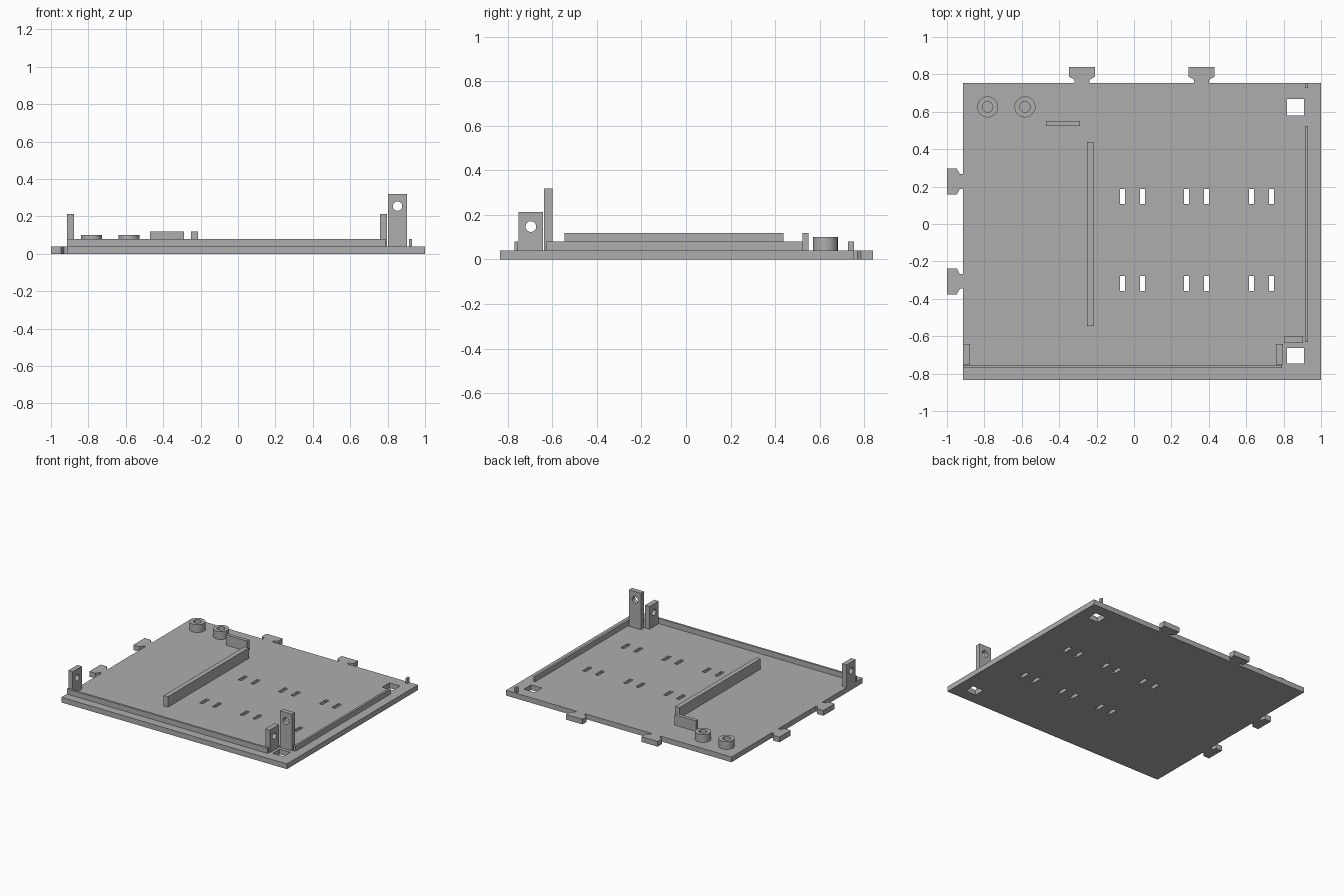
import bpy, bmesh, math
from mathutils import Matrix, Vector

if "Cube" in bpy.data.objects:
    bpy.data.objects.remove(bpy.data.objects["Cube"])

grey = bpy.data.materials.new("light grey plastic")
grey.diffuse_color = (0.42, 0.42, 0.42, 1)
grey.use_nodes = True
grey.node_tree.nodes["Principled BSDF"].inputs["Base Color"].default_value = grey.diffuse_color


def rect(x0, x1, y0, y1):
    return [(x0, y0), (x1, y0), (x1, y1), (x0, y1)]


def circle(cx, cy, r, n=32):
    return [(cx + r * math.cos(2 * math.pi * i / n),
             cy + r * math.sin(2 * math.pi * i / n)) for i in range(n)]


def slab(name, loops, lo, hi, axis="Z"):
    """Extrude an outline (first loop) with holes (other loops) along an axis."""
    curve = bpy.data.curves.new(name, "CURVE")
    curve.dimensions = "2D"
    curve.fill_mode = "BOTH"
    curve.extrude = (hi - lo) / 2
    for pts in loops:
        sp = curve.splines.new("POLY")
        sp.points.add(len(pts) - 1)
        for p, (a, b) in zip(sp.points, pts):
            p.co = (a, b, 0, 1)
        sp.use_cyclic_u = True
    tmp = bpy.data.objects.new(name + "_profile", curve)
    bpy.context.collection.objects.link(tmp)
    bpy.context.view_layer.update()
    deps = bpy.context.evaluated_depsgraph_get()
    mesh = bpy.data.meshes.new_from_object(tmp.evaluated_get(deps))
    bpy.data.objects.remove(tmp)
    bpy.data.curves.remove(curve)

    # Turn the profile plane to face the extrusion axis
    u, v, w = {"Z": ((1, 0, 0), (0, 1, 0), (0, 0, 1)),
               "X": ((0, 1, 0), (0, 0, 1), (1, 0, 0)),
               "Y": ((1, 0, 0), (0, 0, 1), (0, -1, 0))}[axis]
    turn = Matrix((u, v, w)).transposed().to_4x4()
    axis_dir = Vector([abs(c) for c in w])
    mesh.transform(Matrix.Translation(axis_dir * (lo + hi) / 2) @ turn)

    bm = bmesh.new()
    bm.from_mesh(mesh)
    bmesh.ops.remove_doubles(bm, verts=bm.verts, dist=1e-5)
    bmesh.ops.recalc_face_normals(bm, faces=bm.faces)
    for f in bm.faces:
        f.smooth = False
        f.material_index = 0
    bm.to_mesh(mesh)
    bm.free()
    mesh.materials.clear()
    mesh.materials.append(grey)
    obj = bpy.data.objects.new(name, mesh)
    bpy.context.collection.objects.link(obj)
    return obj


def smooth(obj):
    bpy.ops.object.select_all(action="DESELECT")
    obj.select_set(True)
    bpy.context.view_layer.objects.active = obj
    bpy.ops.object.shade_smooth_by_angle(angle=math.radians(30))


# Base plate outline with flared connector tabs on the back and left edges
L, R, F, B, T = -0.915, 1.0, -0.835, 0.755, 0.04
tab = [(0.039, 0), (0.039, 0.016), (0.069, 0.032), (0.069, 0.085),
       (-0.069, 0.085), (-0.069, 0.032), (-0.039, 0.016), (-0.039, 0)]
outline = [(L, F), (R, F), (R, B)]
for cx in (0.361, -0.278):
    outline += [(cx + a, B + d) for a, d in tab]
outline.append((L, B))
for cy in (0.227, -0.307):
    outline += [(L - d, cy + a) for a, d in tab]

# Square corner openings and paired slots
holes = [rect(0.818, 0.909, 0.58, 0.668), rect(0.818, 0.909, -0.746, -0.663)]
for y in (0.107, -0.358):
    for x in (-0.075, 0.267, 0.615):
        for dx in (0, 0.107):
            holes.append(rect(x + dx, x + dx + 0.027, y, y + 0.08))
slab("base_plate", [outline] + holes, 0, T)

# Upright ribs and edge rails
slab("long_rib", [rect(-0.251, -0.214, -0.545, 0.438)], T, 0.12)
slab("short_rib", [rect(-0.47, -0.289, 0.524, 0.551)], T, 0.12)
slab("front_rail", [rect(L, 0.791, -0.77, -0.754)], T, 0.08)
slab("right_rail", [rect(0.914, 0.93, -0.63, 0.524)], T, 0.08)
slab("right_rail_stub", [rect(0.914, 0.93, 0.727, B)], T, 0.08)

# Ring bosses
for i, x in enumerate((-0.783, -0.583)):
    smooth(slab(f"ring_boss_{i + 1}",
                [circle(x, 0.626, 0.056), circle(x, 0.626, 0.028)], T, 0.10))

# Drilled lugs
for side, x in (("left", L), ("right", 0.759)):
    smooth(slab(f"{side}_lug", [rect(-0.752, -0.642, T, 0.214),
                                circle(-0.697, 0.148, 0.024)], x, x + 0.038, "X"))
smooth(slab("tall_lug", [rect(0.802, 0.904, T, 0.32),
                         circle(0.853, 0.255, 0.025)], -0.637, -0.60, "Y"))
